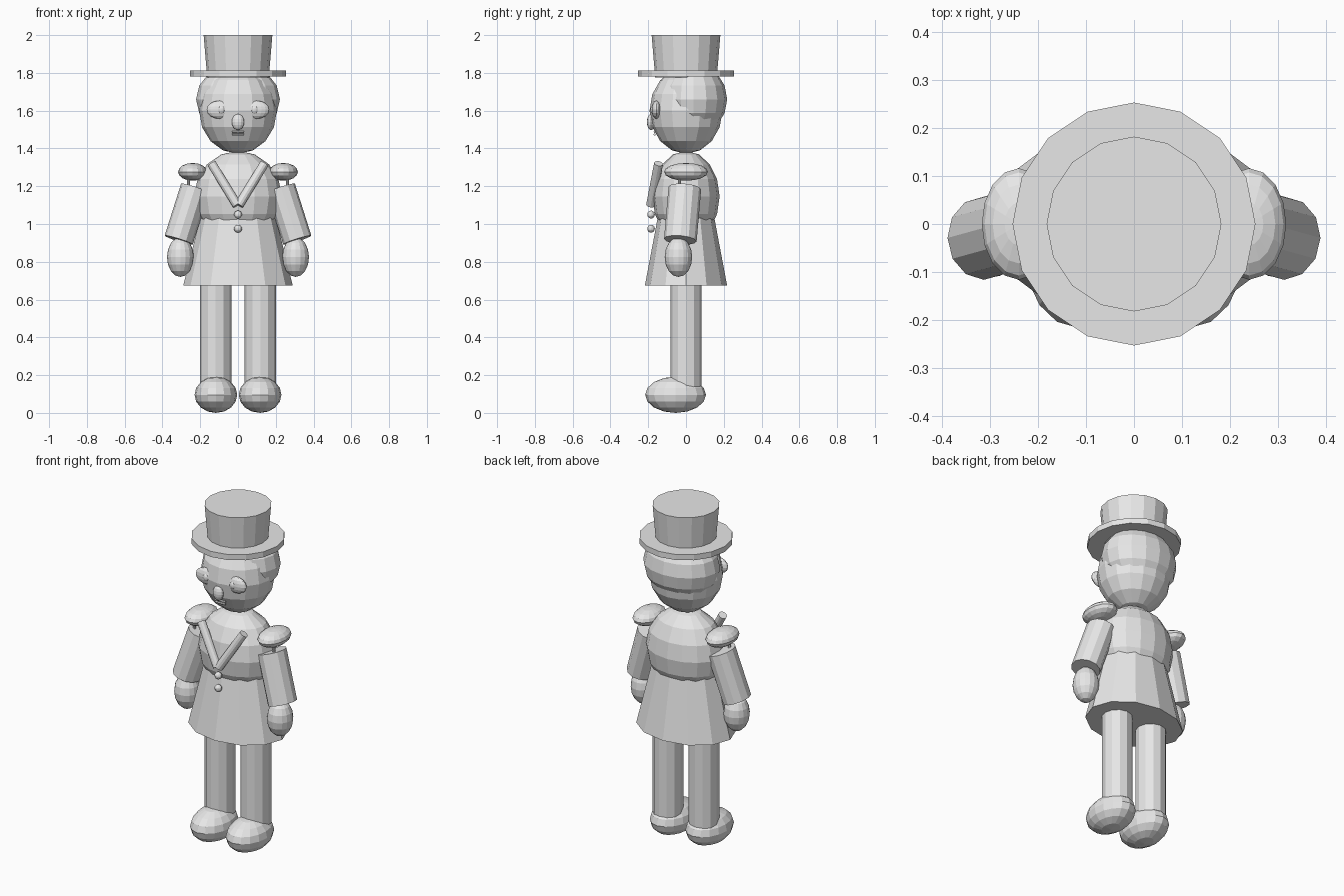
import bpy
from mathutils import Vector

cube = bpy.data.objects.get("Cube")
if cube:
    bpy.data.objects.remove(cube, do_unlink=True)

# One plain painted finish
grey = bpy.data.materials.new("light_grey")
grey.use_nodes = True
colour = (0.8, 0.8, 0.8, 1)
grey.diffuse_color = colour
grey.node_tree.nodes["Principled BSDF"].inputs["Base Color"].default_value = colour


def finish(name):
    obj = bpy.context.object
    obj.name = name
    obj.data.name = name
    obj.data.materials.append(grey)
    return obj


def ball(name, centre, radii, segments=16, rings=8):
    bpy.ops.mesh.primitive_uv_sphere_add(segments=segments, ring_count=rings,
                                         radius=1, location=centre)
    bpy.context.object.scale = radii
    return finish(name)


def rod(name, start, end, r_start, r_end=None, sides=12, depth_scale=1):
    """Tapered cylinder between two points."""
    a, b = Vector(start), Vector(end)
    axis = b - a
    r_end = r_start if r_end is None else r_end
    bpy.ops.mesh.primitive_cone_add(vertices=sides, radius1=r_start, radius2=r_end,
                                    depth=axis.length, location=(a + b) / 2)
    obj = finish(name)
    obj.rotation_euler = Vector((0, 0, 1)).rotation_difference(axis).to_euler()
    obj.scale.y = depth_scale
    return obj


# Hat
rod("hat_brim", (0, 0, 1.78), (0, 0, 1.813), 0.253, sides=16)
rod("hat_crown", (0, 0, 1.775), (0, 0, 2), 0.163, 0.182, sides=16)

# Head and hair
ball("head", (0, 0, 1.6), (0.206, 0.193, 0.228))
ball("hair", (0, 0.04, 1.66), (0.222, 0.178, 0.19))

# Face
ball("nose", (0, -0.185, 1.54), (0.033, 0.022, 0.043), 12)
for i, z in enumerate((1.474, 1.488)):
    rod(f"lip_{i}", (-0.033, -0.166, z), (0.033, -0.166, z), 0.006, sides=6)

# Coat
ball("torso", (0, 0, 1.145), (0.232, 0.178, 0.242))
rod("coat_skirt", (0, 0, 0.675), (0, 0, 1.08), 0.29, 0.188, depth_scale=0.75)
for i, z in enumerate((0.975, 1.05)):
    ball(f"button_{i}", (0, -0.185, z), (0.021, 0.02, 0.021), 12)

# Mirrored parts
for side, s in (("left", 1), ("right", -1)):
    ball(f"{side}_eye", (s * 0.098, -0.157, 1.605), (0.068, 0.025, 0.048))
    ball(f"{side}_pupil", (s * 0.088, -0.172, 1.605), (0.02, 0.016, 0.023), 12)
    rod(f"{side}_lapel", (s * 0.005, -0.187, 1.1), (s * 0.14, -0.145, 1.32), 0.024)
    rod(f"{side}_arm", (s * 0.314, -0.03, 0.915), (s * 0.227, -0.006, 1.19),
        0.078, depth_scale=1.11)
    ball(f"{side}_hand", (s * 0.305, -0.04, 0.825), (0.071, 0.073, 0.105))
    ball(f"{side}_epaulette", (s * 0.24, 0, 1.276), (0.077, 0.116, 0.047))
    for i, x in enumerate((0.2, 0.262)):
        rod(f"{side}_fringe_{i}", (s * x, -0.035, 1.16), (s * x, -0.035, 1.25),
            0.008, sides=8)
    rod(f"{side}_leg", (s * 0.118, 0, 0.1), (s * 0.118, 0, 0.72), 0.083)
    ball(f"{side}_foot", (s * 0.117, -0.055, 0.096), (0.113, 0.161, 0.096))
